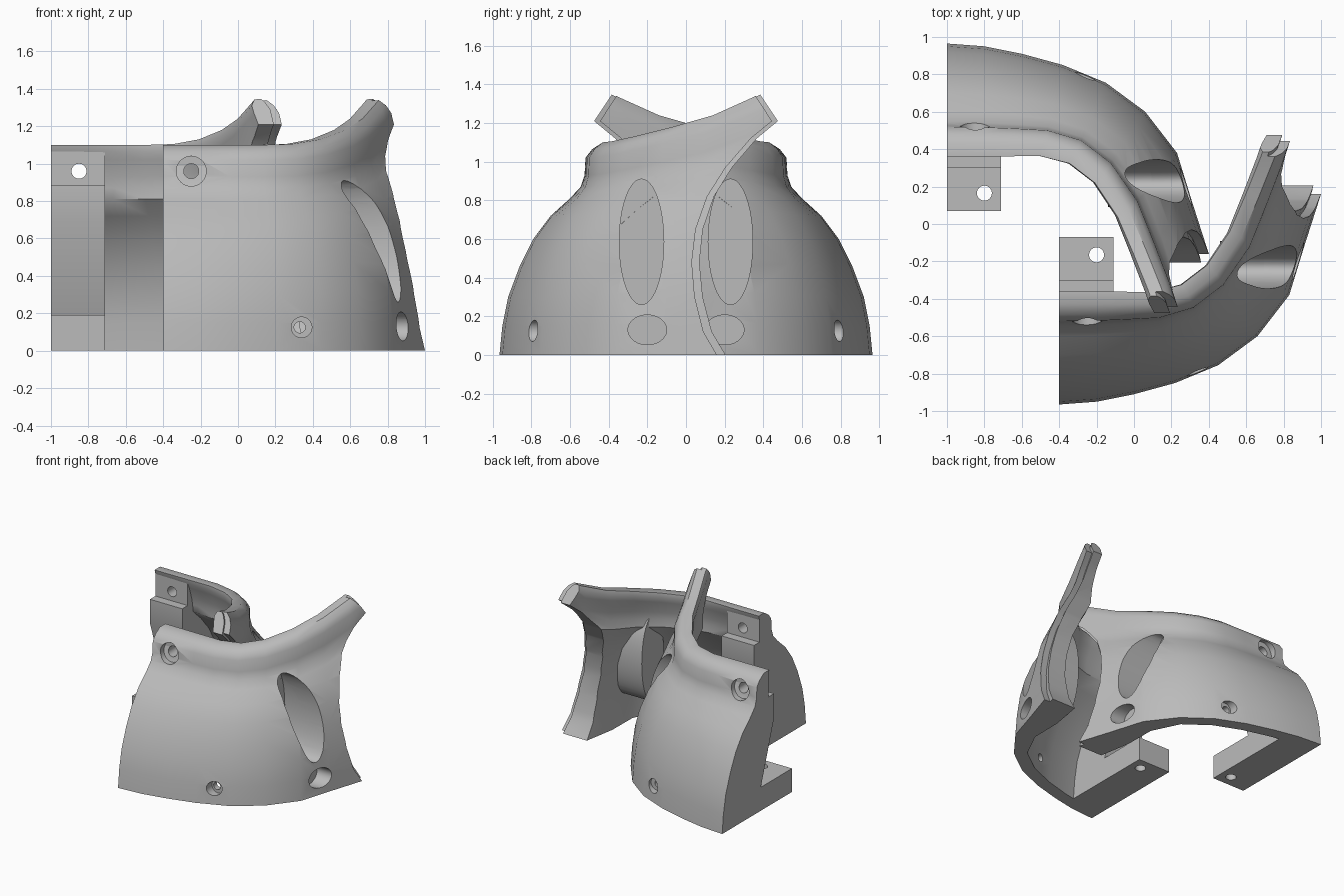
import bpy, bmesh, math
from mathutils import Vector, Matrix

cube = bpy.data.objects.get("Cube")
if cube:
    bpy.data.objects.remove(cube)

grey = bpy.data.materials.new("plain grey")
grey.use_nodes = True
grey.diffuse_color = (0.5, 0.5, 0.5, 1)
grey.node_tree.nodes["Principled BSDF"].inputs["Base Color"].default_value = (0.5, 0.5, 0.5, 1)

# Sweep stations: base x, y, then rim x, y, rim height and extra wall at the base
STATIONS = [
    (-.4, -.965, -.4, -.43, 1.1, 0), (-.2, -.95, -.22, -.43, 1.1, 0), (0, -.91, -.05, -.43, 1.1, 0),
    (.22, -.85, .12, -.43, 1.1, 0), (.45, -.755, .29, -.385, 1.105, 0),
    (.66, -.6, .44, -.27, 1.13, 0), (.83, -.38, .575, -.07, 1.18, .05),
    (.91, -.12, .665, .14, 1.24, .12), (1.0, .16, .745, .34, 1.33, .16), (1.08, .5, .82, .55, 1.43, .16)]

# Bell section: distance from centre, height, wall thickness
SECTION = [(.965, 0, .1), (.95, .15, .1), (.92, .3, .1), (.86, .46, .11), (.79, .6, .125),
           (.7, .72, .145), (.6, .81, .15), (.545, .87, .105), (.525, .93, .1), (.52, 1.02, .125),
           (.485, 1.065, .115), (.43, 1.1, .07)]

# Curved end edge, seen from the side: y, z
END = [(.23, -.1), (.16, 0), (.09, .12), (.045, .3), (.03, .48), (.05, .65), (.11, .82),
       (.205, .97), (.335, 1.12), (.445, 1.21), (.35, 1.355), (.25, 1.5)]


def finish(name, bm):
    bmesh.ops.recalc_face_normals(bm, faces=bm.faces)
    mesh = bpy.data.meshes.new(name)
    bm.to_mesh(mesh)
    bm.free()
    ob = bpy.data.objects.new(name, mesh)
    bpy.context.collection.objects.link(ob)
    return ob


def loft(name, skin=0, fill=None):
    """Sweep the closed wall section along the stations."""
    bm = bmesh.new()
    rings = []
    last = len(STATIONS) - 1
    for i, s in enumerate(STATIONS):
        p, q = STATIONS[max(i - 1, 0)], STATIONS[min(i + 1, last)]
        normal = Vector((p[1] - q[1], q[0] - p[0], 0)).normalized()
        if i == 0:
            normal = Vector((0, 1, 0))
        outer, inner = [], []
        for y, z, wall in SECTION:
            f = (.965 - y) / .535
            depth = fill or wall + s[5] * (1 - z / 1.1)
            pt = Vector((s[0] + (s[2] - s[0]) * f, s[1] + (s[3] - s[1]) * f, z / 1.1 * s[4]))
            outer.append(bm.verts.new(pt + normal * skin))
            inner.append(bm.verts.new(pt + normal * depth))
        rings.append(outer + inner[::-1])
    count = len(rings[0])
    for a, b in zip(rings, rings[1:]):
        for j in range(count):
            k = (j + 1) % count
            bm.faces.new((a[j], a[k], b[k], b[j]))
    bm.faces.new(rings[0])
    bm.faces.new(rings[-1][::-1])
    return finish(name, bm)


def prism(name, points, x0, x1):
    """Extrude a side outline along x."""
    bm = bmesh.new()
    a = [bm.verts.new((x0, y, z)) for y, z in points]
    b = [bm.verts.new((x1, y, z)) for y, z in points]
    for j in range(len(a)):
        k = (j + 1) % len(a)
        bm.faces.new((a[j], a[k], b[k], b[j]))
    bm.faces.new(a[::-1])
    bm.faces.new(b)
    return finish(name, bm)


def ellipse(y, z, ry, rz, n=48):
    return [(y + ry * math.cos(2 * math.pi * i / n), z + rz * math.sin(2 * math.pi * i / n))
            for i in range(n)]


def drill(name, centre, radius, length, axis):
    bm = bmesh.new()
    turn = Matrix.Rotation(math.pi / 2, 4, 'X') if axis == 'y' else Matrix()
    bmesh.ops.create_cone(bm, cap_ends=True, segments=32, radius1=radius, radius2=radius,
                          depth=length, matrix=Matrix.Translation(centre) @ turn)
    return finish(name, bm)


def boolean(ob, tools, operation='DIFFERENCE'):
    for tool in tools:
        tool.hide_render = True
        mod = ob.modifiers.new(tool.name, 'BOOLEAN')
        mod.object, mod.operation, mod.solver = tool, operation, 'EXACT'


# Main parts of one half
shell = loft("front_shell")
bracket = prism("front_bracket", [
    (-.45, 1.08), (-.37, 1.08), (-.37, .885), (-.3, .885), (-.3, .69), (-.47, .19),
    (-.07, .19), (-.07, 0), (-.89, 0), (-.88, .2), (-.81, .45), (-.68, .66), (-.5, .85)], -.4, -.11)
boss = prism("front_pocket_boss", ellipse(-.23, .585, .14, .35), .46, 1.1)

# Cutters: the outer half of the wall stops short so the inner half leaves a tongue
body = loft("boss_limit", skin=.02, fill=.46)
beyond = [(1.2, 1.5), (1.2, -.1)]
tongue_cut = prism("tongue_cut", [(y + .045 - .012 * z, z) for y, z in END] + beyond, .2, 1.2)
step_cut = prism("step_cut", END + beyond, .2, 1.2)
outer_layer = loft("outer_layer", skin=-.03, fill=.05)
outer_layer.data.transform(Matrix.Translation((0, 0, -.01)) @ Matrix.Diagonal((1, 1, 1.02, 1)))
tall_pocket = prism("tall_pocket", ellipse(-.23, .585, .115, .325), .5, 1.3)
small_pocket = prism("small_pocket", ellipse(-.2, .13, .1, .077), .78, 1.3)
upper_bore = drill("upper_bore", (-.25, -.62, .96), .08, .3, 'y')
upper_hole = drill("upper_hole", (-.25, -.5, .96), .04, .8, 'y')
lower_bore = drill("lower_bore", (.34, -.89, .125), .055, .3, 'y')
lower_hole = drill("lower_hole", (.33, -.7, .125), .03, .8, 'y')
tab_hole = drill("tab_hole", (-.2, -.165, .1), .04, .5, 'z')

boolean(boss, [body], 'INTERSECT')
boolean(boss, [tall_pocket])
boolean(step_cut, [outer_layer], 'INTERSECT')
boolean(shell, [tongue_cut, step_cut, tall_pocket, small_pocket,
                upper_bore, upper_hole, lower_bore, lower_hole])
boolean(bracket, [upper_hole, tab_hole])

# Bake the cuts, then make the opposite half by mirroring and sliding
bpy.context.view_layer.update()
graph = bpy.context.evaluated_depsgraph_get()
parts = [shell, bracket, boss]
baked = [bpy.data.meshes.new_from_object(p.evaluated_get(graph)) for p in parts]
flip = Matrix.Translation((-.6, 0, 0)) @ Matrix.Diagonal((1, -1, 1, 1))
halves = []
for part, mesh in zip(parts, baked):
    part.modifiers.clear()
    part.data = mesh
    mesh.materials.clear()
    mesh.materials.append(grey)
    mesh.polygons.foreach_set("material_index", [0] * len(mesh.polygons))
    other = mesh.copy()
    other.transform(flip)
    other.flip_normals()
    twin = bpy.data.objects.new(part.name.replace("front", "back"), other)
    bpy.context.collection.objects.link(twin)
    halves += [part, twin]

for tool in (body, tongue_cut, step_cut, outer_layer, tall_pocket, small_pocket, upper_bore,
             upper_hole, lower_bore, lower_hole, tab_hole):
    bpy.data.objects.remove(tool)

# Smooth shading with sharp cut edges
bpy.ops.object.select_all(action='DESELECT')
for ob in halves:
    ob.select_set(True)
bpy.context.view_layer.objects.active = shell
bpy.ops.object.shade_smooth_by_angle(angle=math.radians(42))
